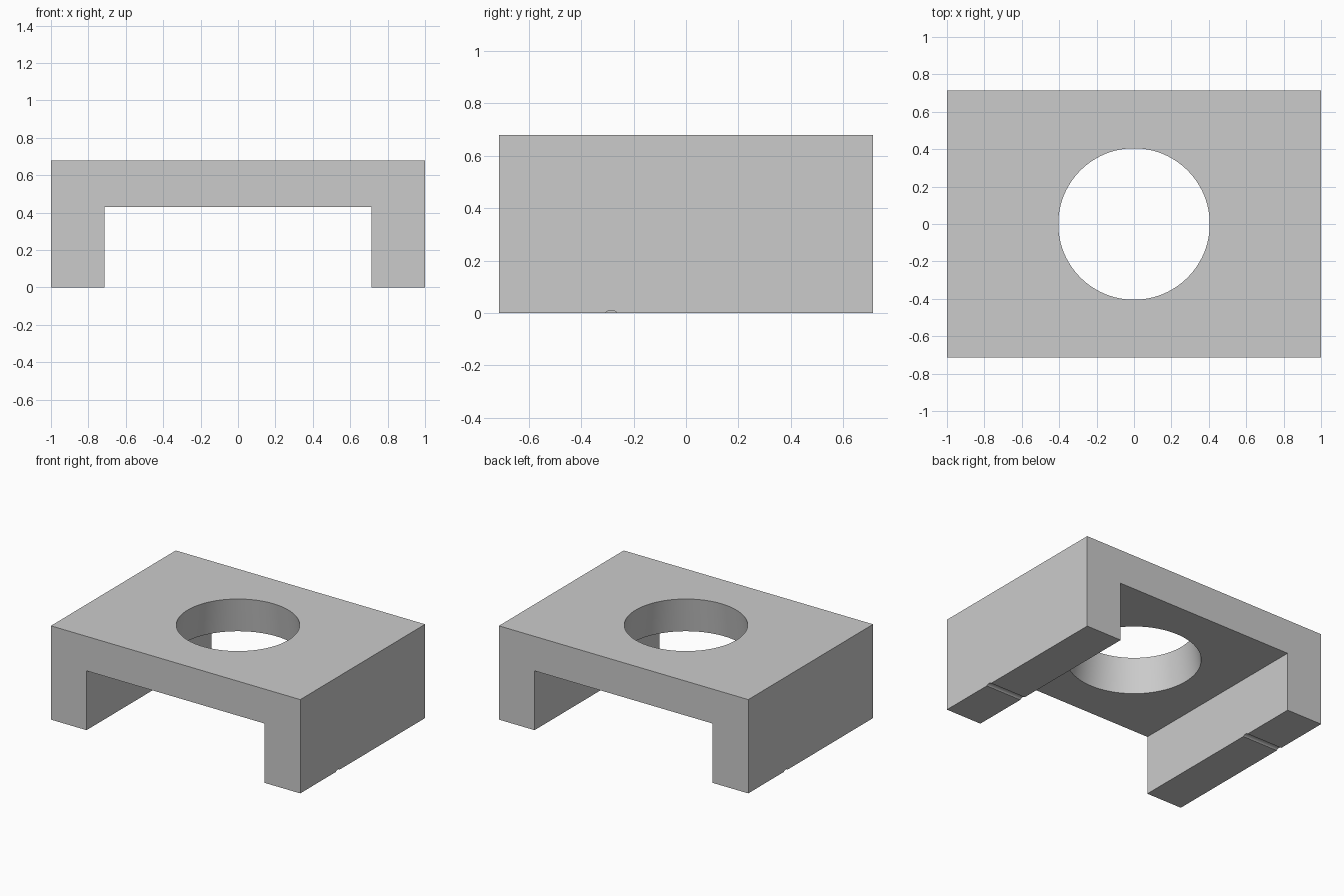
import bpy
import bmesh
import math
from mathutils import Matrix

cube = bpy.data.objects.get("Cube")
if cube:
    bpy.data.objects.remove(cube, do_unlink=True)

WIDTH, DEPTH, HEIGHT = 2.0, 1.43, 0.68
LEG, CLEARANCE = 0.286, 0.43

grey = bpy.data.materials.new("light grey")
grey.use_nodes = True
colour = (0.6, 0.6, 0.6, 1)
grey.diffuse_color = colour
grey.node_tree.nodes["Principled BSDF"].inputs["Base Color"].default_value = colour


def make_object(name, bm):
    bmesh.ops.recalc_face_normals(bm, faces=bm.faces[:])
    mesh = bpy.data.meshes.new(name)
    bm.to_mesh(mesh)
    bm.free()
    mesh.materials.append(grey)
    obj = bpy.data.objects.new(name, mesh)
    bpy.context.collection.objects.link(obj)
    return obj


def cutter(name, r1, r2, length, matrix, segments):
    bm = bmesh.new()
    bmesh.ops.create_cone(bm, cap_ends=True, segments=segments, radius1=r1,
                          radius2=r2, depth=length, matrix=matrix)
    obj = make_object(name, bm)
    obj.hide_render = True
    return obj


# Bridge body: channel profile extruded front to back
outer, inner = WIDTH / 2, WIDTH / 2 - LEG
half = [(inner, CLEARANCE), (inner, 0), (outer, 0), (outer, HEIGHT)]
profile = half + [(-x, z) for x, z in reversed(half)]
bm = bmesh.new()
face = bm.faces.new([bm.verts.new((x, -DEPTH / 2, z)) for x, z in profile])
ext = bmesh.ops.extrude_face_region(bm, geom=[face])
bmesh.ops.translate(bm, vec=(0, DEPTH, 0),
                    verts=[v for v in ext["geom"] if isinstance(v, bmesh.types.BMVert)])
body = make_object("bridge_body", bm)

# Tapered round opening, wider underneath
cutters = [cutter("opening_cutter", 0.447, 0.398, 0.35,
                  Matrix.Translation((0, 0, 0.555)), 96)]

# Shallow round groove across the foot of each leg
for side in (-1, 1):
    place = Matrix.Translation((side * (outer - LEG / 2), -side * 0.286, -0.02))
    cutters.append(cutter("groove_cutter", 0.03, 0.03, 0.4,
                          place @ Matrix.Rotation(math.pi / 2, 4, "Y"), 32))

bpy.ops.object.select_all(action="DESELECT")
bpy.context.view_layer.objects.active = body
body.select_set(True)
for tool in cutters:
    mod = body.modifiers.new("cut", "BOOLEAN")
    mod.operation = "DIFFERENCE"
    mod.solver = "EXACT"
    mod.object = tool
    bpy.ops.object.modifier_apply(modifier=mod.name)
    bpy.data.objects.remove(tool, do_unlink=True)

bpy.ops.object.shade_smooth_by_angle(angle=math.radians(30))
